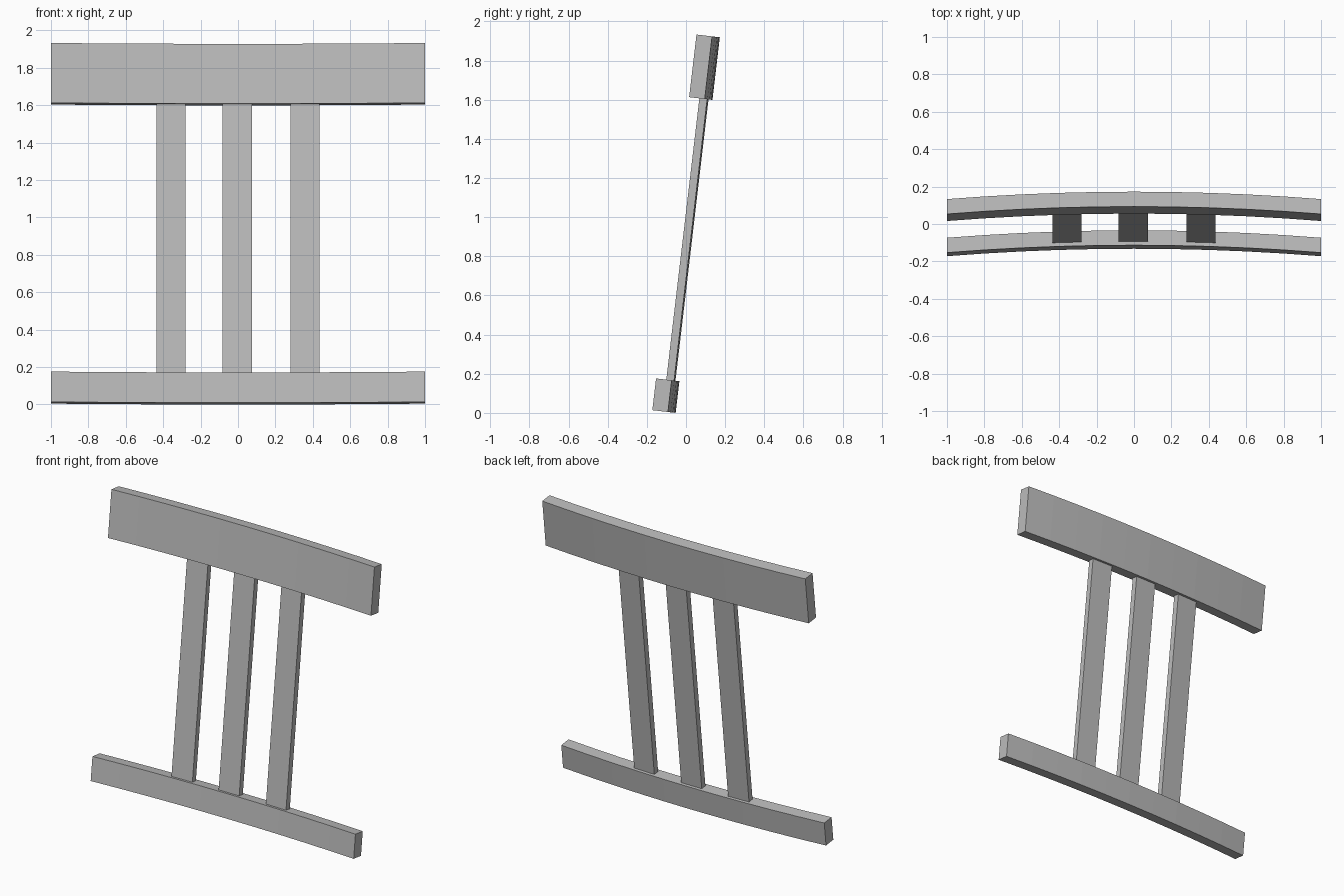
import bpy
import bmesh
import math

cube = bpy.data.objects.get("Cube")
if cube:
    bpy.data.objects.remove(cube, do_unlink=True)

LEAN = 0.117        # backward lean of the whole frame
BULGE = 0.04        # how far the rails bow backward at the centre
RAIL_DEPTH = 0.08
SLAT_DEPTH = 0.04
SEGMENTS = 10

# Single grey paint
grey = bpy.data.materials.new("plain_grey")
grey.use_nodes = True
grey.diffuse_color = (0.5, 0.5, 0.5, 1)
grey.node_tree.nodes["Principled BSDF"].inputs["Base Color"].default_value = (0.5, 0.5, 0.5, 1)


def bow(x):
    return BULGE * (1 - x * x)


def prism(name, outline, bottom, top):
    """Extrude a plan outline upward, then lean it back."""
    bm = bmesh.new()
    base = bm.faces.new([bm.verts.new((x, y, bottom)) for x, y in outline])
    grown = bmesh.ops.extrude_face_region(bm, geom=[base])["geom"]
    verts = [g for g in grown if isinstance(g, bmesh.types.BMVert)]
    bmesh.ops.translate(bm, verts=verts, vec=(0, 0, top - bottom))
    bmesh.ops.recalc_face_normals(bm, faces=bm.faces)
    mesh = bpy.data.meshes.new(name)
    bm.to_mesh(mesh)
    bm.free()
    mesh.materials.append(grey)
    obj = bpy.data.objects.new(name, mesh)
    obj.rotation_euler.x = -LEAN
    obj.location = (0, -0.172, 0.014)
    bpy.context.collection.objects.link(obj)
    return obj


def rail(name, bottom, top):
    xs = [-1 + 2 * i / SEGMENTS for i in range(SEGMENTS + 1)]
    front = [(x, bow(x)) for x in xs]
    back = [(x, bow(x) + RAIL_DEPTH) for x in reversed(xs)]
    prism(name, front + back, bottom, top)


def slat(name, centre, bottom, top):
    # Each slat follows the tangent of the bowed rails
    angle = math.atan(-2 * BULGE * centre)
    c, s = math.cos(angle), math.sin(angle)
    mid = bow(centre) + RAIL_DEPTH / 2
    w, d = 0.078, SLAT_DEPTH / 2
    corners = [(-w, -d), (w, -d), (w, d), (-w, d)]
    prism(name, [(centre + x * c - y * s, mid + x * s + y * c) for x, y in corners], bottom, top)


# Curved rails
rail("bottom_rail", 0, 0.163)
rail("top_rail", 1.61, 1.932)

# Upright slats, slightly let into the rails
for name, x in (("right_slat", -0.358), ("centre_slat", -0.004), ("left_slat", 0.358)):
    slat(name, x, 0.155, 1.618)
